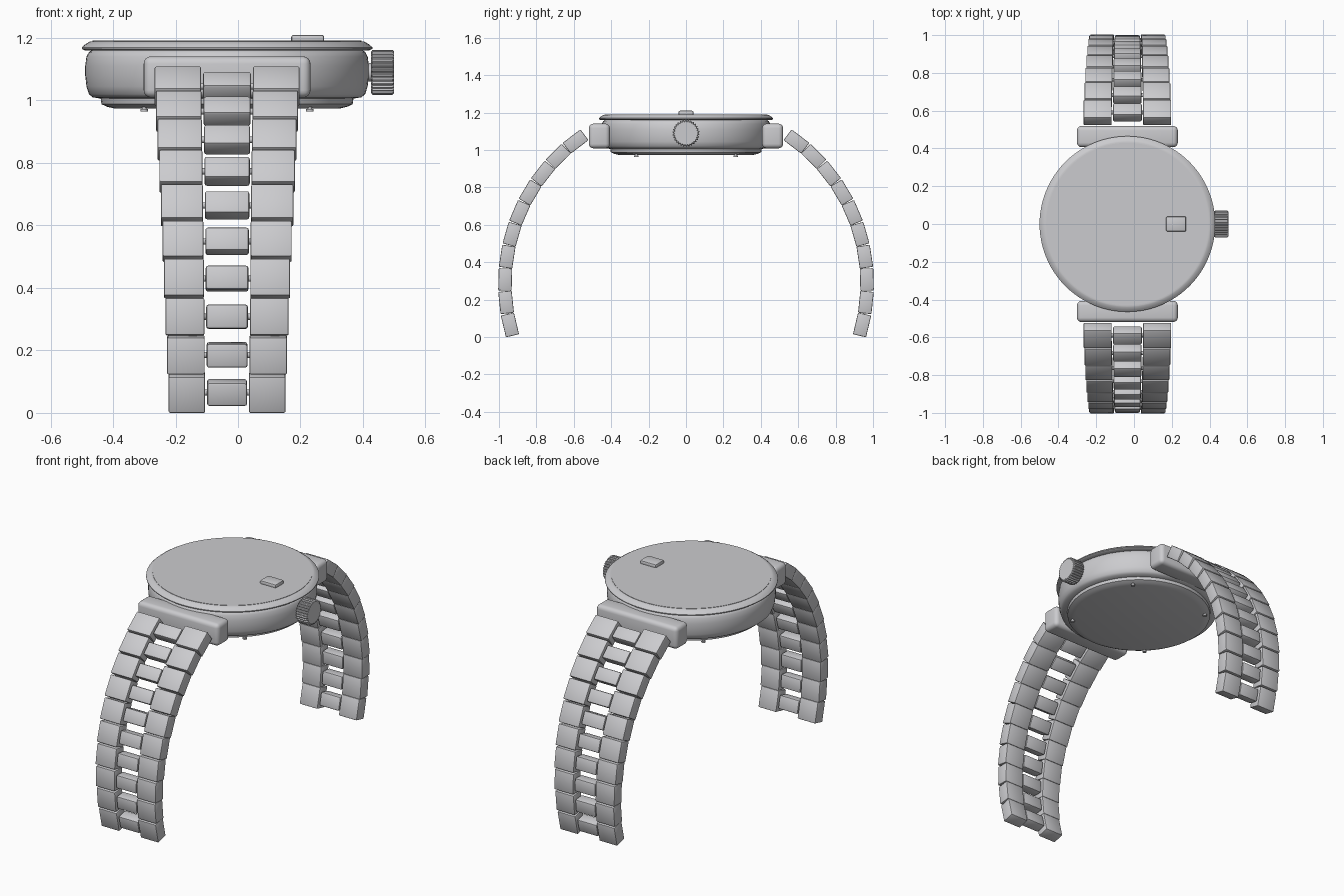
import bpy, bmesh
from math import sin, cos, pi, radians
from mathutils import Matrix, Vector

cube = bpy.data.objects.get("Cube")
if cube:
    bpy.data.objects.remove(cube)

CX = -0.035  # shared centre line of case and band

steel = bpy.data.materials.new("steel_grey")
steel.use_nodes = True
GREY = (0.6, 0.6, 0.62, 1)
steel.diffuse_color = GREY
steel.node_tree.nodes["Principled BSDF"].inputs["Base Color"].default_value = GREY


def finish(bm, name, matrix=Matrix()):
    """Turn a bmesh into a named, smooth-by-angle steel object."""
    bmesh.ops.recalc_face_normals(bm, faces=bm.faces)
    mesh = bpy.data.meshes.new(name)
    bm.to_mesh(mesh)
    bm.free()
    mesh.materials.append(steel)
    obj = bpy.data.objects.new(name, mesh)
    obj.matrix_world = matrix
    bpy.context.collection.objects.link(obj)
    bpy.ops.object.select_all(action="DESELECT")
    obj.select_set(True)
    bpy.context.view_layer.objects.active = obj
    bpy.ops.object.shade_smooth_by_angle(angle=radians(35))
    return obj


def add_box(bm, centre, size, bevel, segments=2):
    part = bmesh.new()
    bmesh.ops.create_cube(part, size=1, matrix=Matrix.Diagonal((*size, 1)))
    bmesh.ops.bevel(part, geom=part.edges[:], offset=bevel, segments=segments,
                    profile=0.5, affect="EDGES")
    bmesh.ops.translate(part, verts=part.verts, vec=centre)
    temp = bpy.data.meshes.new("temp")
    part.to_mesh(temp)
    part.free()
    bm.from_mesh(temp)
    bpy.data.meshes.remove(temp)


def loft(name, profile, steps, matrix, radius_at=lambda i: 1):
    """Stack closed rings from (radius, height) pairs and cap both ends."""
    bm = bmesh.new()
    rings = []
    for r, h in profile:
        ring = []
        for i in range(steps):
            a, k = 2 * pi * i / steps, r * radius_at(i)
            ring.append(bm.verts.new((k * cos(a), k * sin(a), h)))
        rings.append(ring)
    for low, high in zip(rings, rings[1:]):
        for i in range(steps):
            j = (i + 1) % steps
            bm.faces.new((low[i], low[j], high[j], high[i]))
    bm.faces.new(rings[0])
    bm.faces.new(rings[-1])
    return finish(bm, name, matrix)


# Round case, bezel, glass and back
at_case = Matrix.Translation((CX, 0, 0))
loft("case", [(0.40, 1.005), (0.43, 1.01), (0.442, 1.02), (0.45, 1.045), (0.454, 1.08),
              (0.454, 1.11), (0.45, 1.14), (0.442, 1.155), (0.43, 1.162)], 96, at_case)
loft("bezel", [(0.43, 1.16), (0.455, 1.16), (0.465, 1.165), (0.465, 1.17),
               (0.455, 1.179), (0.44, 1.188), (0.434, 1.189)], 96, at_case)
loft("glass", [(0.43, 1.17), (0.43, 1.191)], 96, at_case)
loft("case_back", [(0.36, 0.974), (0.385, 0.98), (0.402, 0.988), (0.405, 1.01)], 96, at_case)

# Four small screws under the case
for i in range(4):
    a = pi / 4 + i * pi / 2
    spot = Matrix.Translation((CX + 0.375 * cos(a), 0.375 * sin(a), 0))
    loft("back_screw", [(0.012, 0.964), (0.012, 0.972), (0.007, 0.972), (0.007, 0.985)], 16, spot)

# Date magnifier on the glass
bm = bmesh.new()
add_box(bm, (0.223, 0, 1.197), (0.106, 0.08, 0.026), 0.008)
finish(bm, "date_magnifier")

# Ribbed crown and its stem on the left side
on_side = Matrix.Translation((0, 0, 1.09)) @ Matrix.Rotation(pi / 2, 4, "Y")
loft("crown", [(0.064, 0.425), (0.072, 0.43), (0.072, 0.494), (0.066, 0.5)], 120, on_side,
     lambda i: 1 if i % 4 < 2 else 0.92)
loft("crown_stem", [(0.03, 0.39), (0.03, 0.43)], 24, on_side)

# Band: ten links on each side along an arc
LINKS, ARC_R, ARC_Y, ARC_Z = 10, 0.956, 0.011, 0.285
for side, label in ((-1, "front"), (1, "back")):
    bm = bmesh.new()
    add_box(bm, (CX, side * 0.463, 1.075), (0.534, 0.112, 0.132), 0.024, 4)
    finish(bm, label + "_lug_bar")

    for n in range(LINKS):
        t = n / (LINKS - 1)
        a = radians(52.7 - 66 * t)
        outer, inner, middle = 0.232 - 0.045 * t, 0.083 - 0.013 * t, 0.077 - 0.013 * t
        radial = Vector((0, side * cos(a), sin(a)))
        along = Vector((0, -side * sin(a), cos(a)))
        place = Vector((CX, side * ARC_Y, ARC_Z)) + ARC_R * radial
        matrix = Matrix.Translation(place) @ Matrix((Vector((1, 0, 0)), radial, along)).transposed().to_4x4()
        if side < 0:  # keep a right-handed frame
            matrix = matrix @ Matrix.Diagonal((-1, 1, 1, 1))

        bm = bmesh.new()
        for x in (-1, 1):
            add_box(bm, (x * (outer + inner) / 2, 0, 0), (outer - inner, 0.072, 0.119), 0.005)
        finish(bm, label + "_outer_links", matrix)

        bm = bmesh.new()
        add_box(bm, (0, 0, 0), (2 * middle, 0.064, 0.077), 0.008)
        finish(bm, label + "_centre_link", matrix)

        pin = matrix @ Matrix.Rotation(pi / 2, 4, "Y")
        loft(label + "_link_pin", [(0.01, -inner - 0.01), (0.01, inner + 0.01)], 12, pin)
